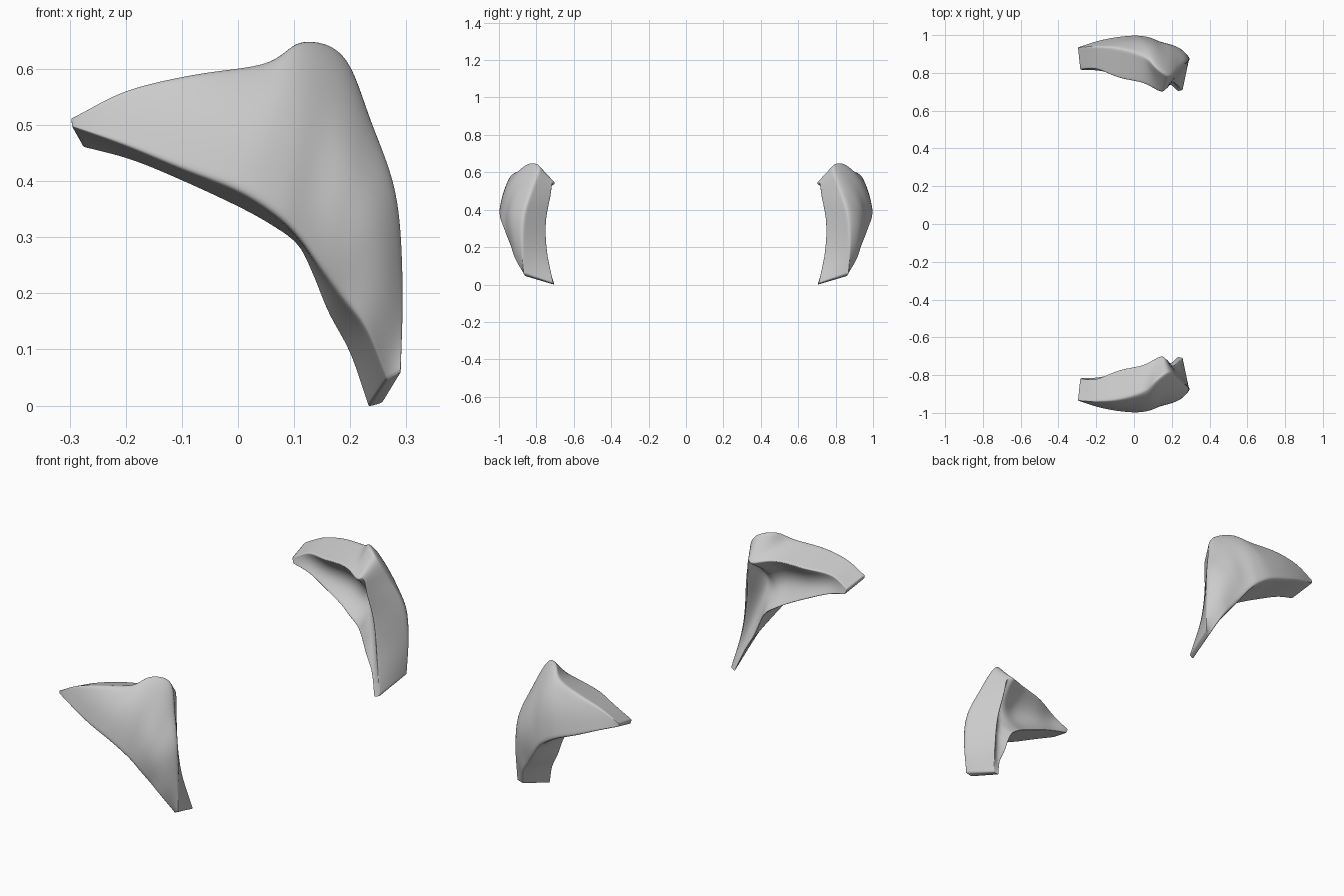
import bpy, bmesh, math
from mathutils import Vector

if "Cube" in bpy.data.objects:
    bpy.data.objects.remove(bpy.data.objects["Cube"])

# Cross-sections from the pointed tip, round the bend, down to the foot.
# Each: upper outer edge, lower outer edge, lower rim, upper rim (x, y, z)
SECTIONS = [
    [(-.297, -.935, .512), (-.296, -.935, .497), (-.275, -.815, .46), (-.285, -.82, .485)],
    [(-.20, -.94, .562), (-.20, -.968, .462), (-.19, -.81, .437), (-.20, -.82, .53)],
    [(-.08, -.93, .592), (-.10, -.99, .42), (-.10, -.79, .40), (-.08, -.77, .55)],
    [(.05, -.89, .613), (0, -1.0, .38), (0, -.77, .353), (.05, -.74, .56)],
    [(.115, -.83, .655), (.07, -.993, .335), (.06, -.75, .32), (.14, -.695, .54)],
    [(.19, -.785, .628), (.11, -.978, .295), (.105, -.745, .287), (.168, -.71, .54)],
    [(.24, -.825, .51), (.145, -.957, .245), (.13, -.745, .24), (.178, -.72, .47)],
    [(.285, -.865, .38), (.182, -.935, .195), (.16, -.74, .165), (.198, -.745, .34)],
    [(.296, -.875, .22), (.228, -.915, .135), (.20, -.73, .09), (.22, -.742, .18)],
    [(.291, -.87, .06), (.265, -.86, .045), (.232, -.703, -.002), (.258, -.71, .005)],
]
STEPS = 4


def spline(points, t):
    """Catmull-Rom value at t, measured in control points."""
    i = min(int(t), len(points) - 2)
    f = t - i
    b, c = points[i], points[i + 1]
    a = points[i - 1] if i else b * 2 - c
    d = points[i + 2] if i + 2 < len(points) else c * 2 - b
    return (b * 2 + (c - a) * f + (a * 2 - b * 5 + c * 4 - d) * f * f
            + (b * 3 - a - c * 3 + d) * f ** 3) / 2


def section_ring(t):
    """Closed loop: bulged outer face, lower wall, dished inside, upper wall."""
    po, qo, qi, pi = [spline([Vector(s[k]) for s in SECTIONS], t) for k in range(4)]
    along = t / (len(SECTIONS) - 1)
    swell = .065 * math.sin(math.pi * along ** 1.3) ** 2
    dish = .11 * math.sin(math.pi * along) ** 2

    def face(v):
        return po.lerp(qo, v) - Vector((0, swell * math.sin(math.pi * v ** .75), 0))

    ring = [face(v) for v in (0, .1, .3, .5, .7, .9, 1)]
    ring += [qo.lerp(qi, v) for v in (.12, .5, .9, 1)]
    for v in (.1, .35, .65, .9):
        p = qi.lerp(pi, v)
        p.y -= dish * math.sin(math.pi * v)
        ring.append(p)
    ring += [pi.lerp(po, v) for v in (0, .1, .5, .88)]
    return ring


# Loft the dished panel
bm = bmesh.new()
count = (len(SECTIONS) - 1) * STEPS
rings = [[bm.verts.new(p) for p in section_ring(i / STEPS)] for i in range(count + 1)]
n = len(rings[0])
for a, b in zip(rings, rings[1:]):
    for j in range(n):
        k = (j + 1) % n
        bm.faces.new((a[j], a[k], b[k], b[j]))

# Close both ends with strips across the section
left = [0, 18, 17, 16, 15, 14, 13]
right = [6, 7, 8, 9, 10, 11, 12]
for r in (rings[0], rings[-1]):
    bm.faces.new(r[:7] + [r[7], r[18]])
    for a, b, c, d in zip(left[1:], left[2:], right[2:], right[1:]):
        bm.faces.new((r[a], r[b], r[c], r[d]))
# Firm up the end outlines so they keep their length
crease = bm.edges.layers.float.new("crease_edge")
for r in (rings[0], rings[-1]):
    for j in range(n):
        bm.edges.get((r[j], r[(j + 1) % n]))[crease] = .6
bmesh.ops.recalc_face_normals(bm, faces=bm.faces)
for f in bm.faces:
    f.smooth = True

mesh = bpy.data.meshes.new("side_panels")
bm.to_mesh(mesh)
bm.free()
panels = bpy.data.objects.new("side_panels", mesh)
bpy.context.collection.objects.link(panels)

# Matching panel on the other side, with softened edges
mirror = panels.modifiers.new("mirror", 'MIRROR')
mirror.use_axis = (False, True, False)
subsurf = panels.modifiers.new("smooth", 'SUBSURF')
subsurf.levels = subsurf.render_levels = 2
